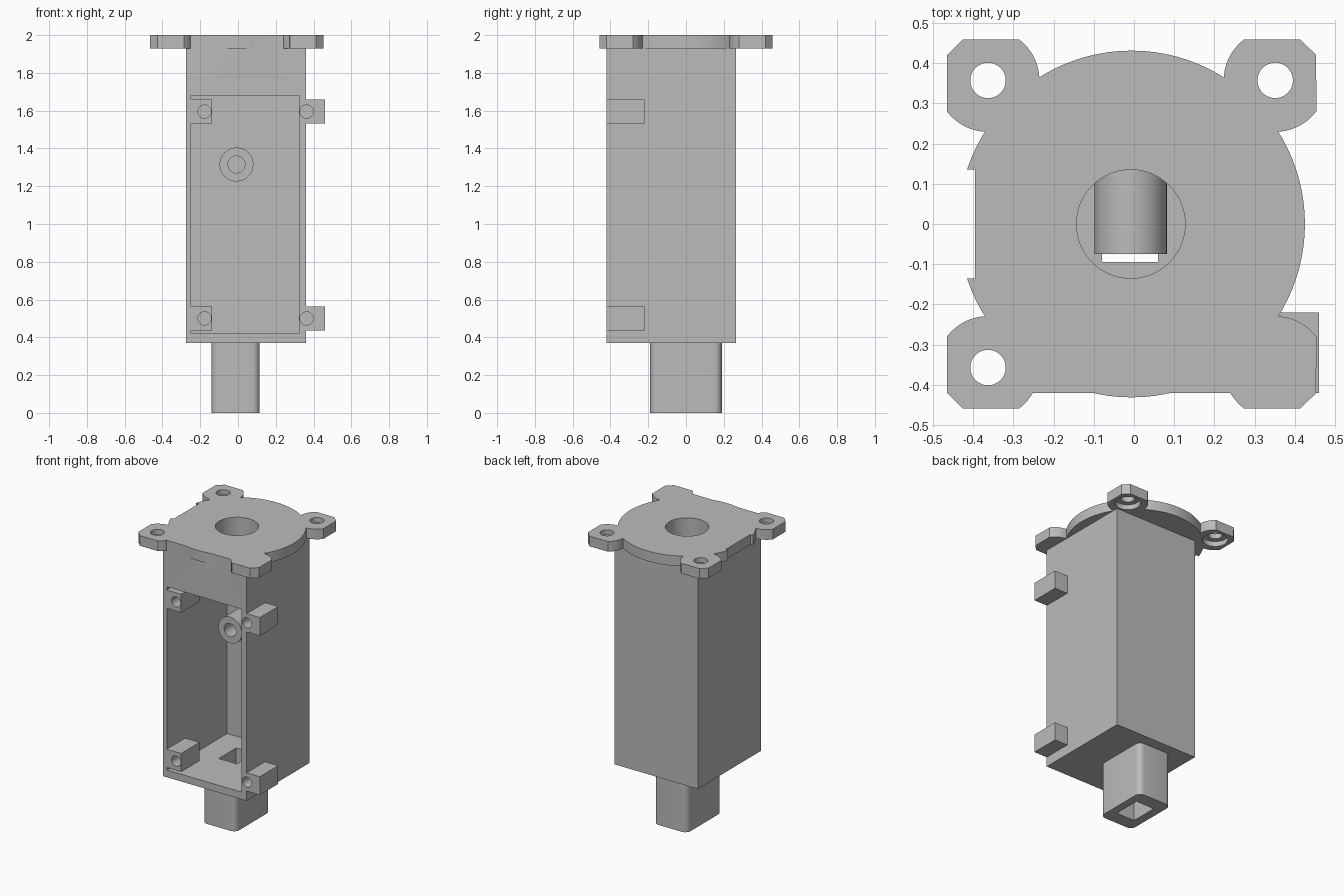
import bpy, bmesh
from math import cos, sin, pi, radians
from mathutils import Matrix

cube = bpy.data.objects.get("Cube")
if cube:
    bpy.data.objects.remove(cube, do_unlink=True)

grey = bpy.data.materials.new("plain grey")
grey.use_nodes = True
colour = (0.5, 0.5, 0.5, 1)
grey.diffuse_color = colour
grey.node_tree.nodes["Principled BSDF"].inputs["Base Color"].default_value = colour

CX = -0.006          # axis of the flange and bore
FRONT = -0.42        # front plane of the housing


def prism(name, outline, z0, z1):
    """Extrude a closed xy outline from z0 to z1."""
    bm = bmesh.new()
    base = bm.faces.new([bm.verts.new((x, y, z0)) for x, y in outline])
    top = bmesh.ops.extrude_face_region(bm, geom=[base])["geom"]
    bmesh.ops.translate(bm, vec=(0, 0, z1 - z0),
                        verts=[v for v in top if isinstance(v, bmesh.types.BMVert)])
    bmesh.ops.recalc_face_normals(bm, faces=bm.faces)
    mesh = bpy.data.meshes.new(name)
    bm.to_mesh(mesh)
    bm.free()
    mesh.materials.append(grey)
    obj = bpy.data.objects.new(name, mesh)
    bpy.context.collection.objects.link(obj)
    return obj


def arc(x, y, r, start, end, steps):
    angles = [radians(start + (end - start) * i / steps) for i in range(steps + 1)]
    return [(x + r * cos(a), y + r * sin(a)) for a in angles]


def box(name, x0, x1, y0, y1, z0, z1):
    return prism(name, [(x0, y0), (x1, y0), (x1, y1), (x0, y1)], z0, z1)


def disc(name, x, y, r, z0, z1, steps=48):
    return prism(name, arc(x, y, r, 0, 360, steps)[:-1], z0, z1)


def rod(name, x, z, r, y0, y1):
    """Cylinder along y."""
    obj = disc(name, 0, 0, r, y0, y1, 32)
    obj.data.transform(Matrix.Translation((x, 0, z)) @ Matrix.Rotation(-pi / 2, 4, "X"))
    return obj


def combine(target, tool, operation):
    mod = target.modifiers.new(operation.lower(), "BOOLEAN")
    mod.operation, mod.solver, mod.object = operation, "EXACT", tool
    bpy.context.view_layer.objects.active = target
    bpy.ops.object.modifier_apply(modifier=mod.name)
    bpy.data.objects.remove(tool, do_unlink=True)


# Main body
housing = box("housing", -0.275, 0.36, FRONT, 0.265, 0.37, 2)


def add(tool):
    combine(housing, tool, "UNION")


def cut(tool):
    combine(housing, tool, "DIFFERENCE")


# Round top flange with a flat notch on one side
flange = disc("flange", CX, 0, 0.431, 1.93, 2, 96)
combine(flange, box("notch", -0.6, -0.395, -0.135, 0.135, 1.9, 2.1), "DIFFERENCE")
add(flange)

# Four corner ears, rounded inward and chamfered outward
for sx in (-1, 1):
    for sy in (-1, 1):
        outline = arc(0.357, 0.357, 0.128, 143, 323, 24)
        outline = arc(0.357, 0.357, 0.128, 127, 323, 28)
        outline += [(0.459, 0.42), (0.419, 0.459), (0.28, 0.459)]
        add(prism("ear", [(CX + sx * x, sy * y) for x, y in outline], 1.93, 2))

# Hollow interior, open at the front
cut(box("cavity", -0.248, 0.322, -0.6, 0.237, 0.42, 1.68))

# Lower hollow stem with rounded corners
stem = []
for x, y, start in ((0.075, 0.15, 0), (-0.1, 0.15, 90), (-0.1, -0.15, 180), (0.075, -0.15, 270)):
    stem += arc(x, y, 0.04, start, start + 90, 8)
add(prism("stem", stem, 0, 0.39))
cut(box("stem_bore", -0.08, 0.06, -0.095, 0.095, -0.1, 0.6))

# Screw lugs: inside on one wall, outside on the other
for z in (0.5, 1.595):
    for x0, x1, hole in ((-0.26, -0.138, -0.177), (0.322, 0.46, 0.363)):
        add(box("lug", x0, x1, FRONT, -0.22, z - 0.063, z + 0.063))
        cut(rod("screw_hole", hole, z, 0.035, -0.5, -0.27))

# Boss standing on the inner back wall
add(rod("boss", -0.008, 1.315, 0.09, -0.075, 0.25))
cut(rod("boss_hole", -0.008, 1.315, 0.045, -0.2, 0.2))

# Top bore, and the counterbored holes of the three free ears
cut(disc("top_bore", -0.008, 0, 0.135, 1.6, 2.1, 64))
for sx, sy in ((-1, -1), (-1, 1), (1, 1)):
    x, y = CX + sx * 0.357, sy * 0.357
    cut(disc("ear_hole", x, y, 0.044, 1.8, 2.1))
    cut(disc("counterbore", x, y, 0.08, 1.9, 1.965))

bpy.ops.object.select_all(action="DESELECT")
housing.select_set(True)
bpy.context.view_layer.objects.active = housing
bpy.ops.object.shade_smooth_by_angle(angle=radians(30))
